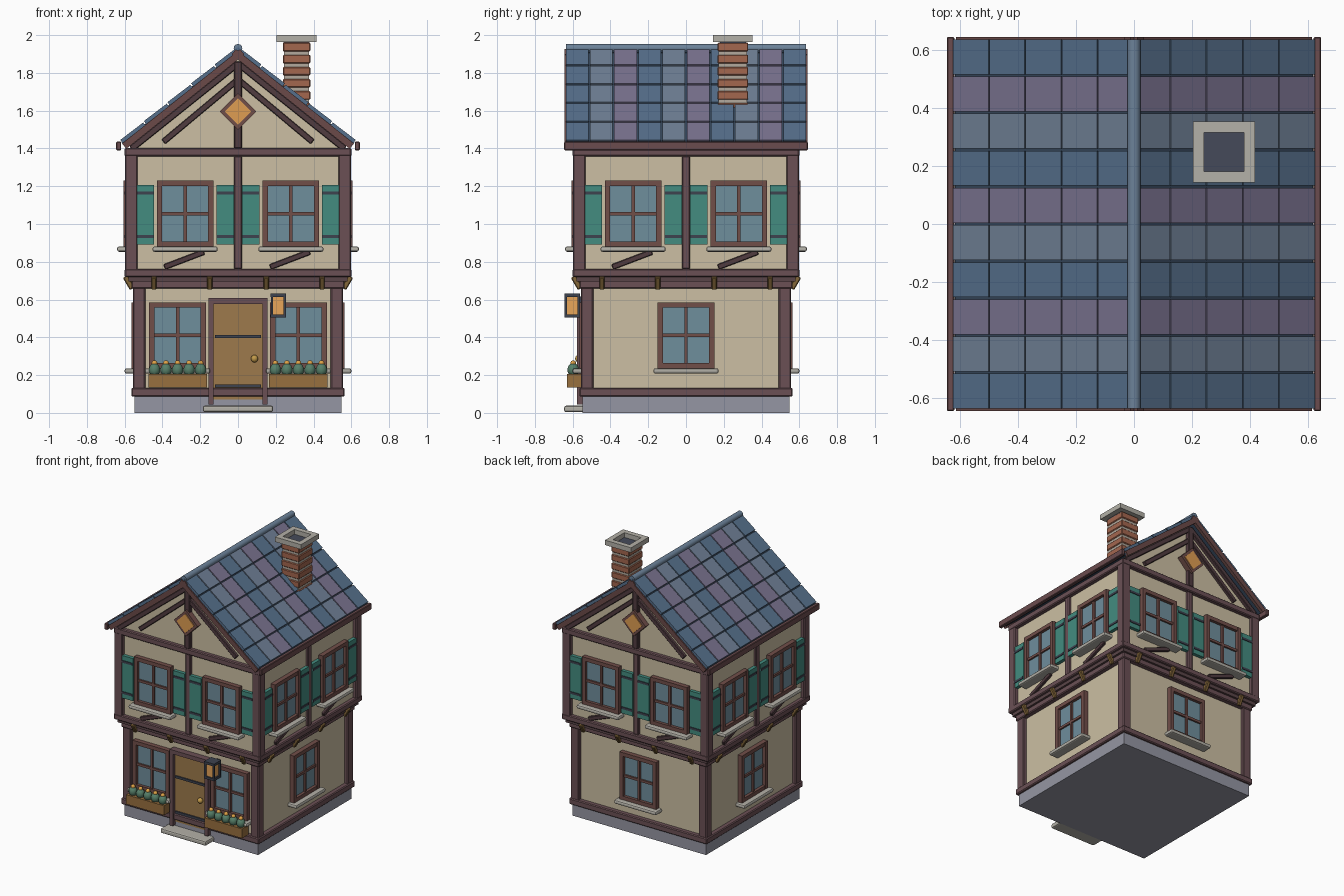
import bpy, bmesh, math
from mathutils import Matrix, Vector

if "Cube" in bpy.data.objects:
    bpy.data.objects.remove(bpy.data.objects["Cube"])

parts = {}


def lin(h):
    c = [int(h[i:i + 2], 16) / 255 for i in (0, 2, 4)]
    return [v / 12.92 if v < 0.04 else ((v + 0.055) / 1.055) ** 2.4 for v in c] + [1]


def part(name):
    return parts.setdefault(name, bmesh.new())


def box(name, u, d, z, su, sd, sz, k=0, ry=0.0, rx=0.0):
    """Box on wall k (0 front, 1 right, 2 back, 3 left): u along wall, d outward."""
    m = (Matrix.Rotation(k * math.pi / 2, 4, 'Z') @ Matrix.Translation((u, -d, z))
         @ Matrix.Rotation(ry, 4, 'Y') @ Matrix.Rotation(rx, 4, 'X')
         @ Matrix.Diagonal((su, sd, sz, 1)))
    bmesh.ops.create_cube(part(name), size=1, matrix=m)


def span(name, u0, u1, d0, d1, z0, z1, k=0):
    box(name, (u0 + u1) / 2, (d0 + d1) / 2, (z0 + z1) / 2, u1 - u0, d1 - d0, z1 - z0, k)


def bar(name, u0, z0, u1, z1, d, w, t, k):
    box(name, (u0 + u1) / 2, d, (z0 + z1) / 2, math.hypot(u1 - u0, z1 - z0), t, w, k,
        -math.atan2(z1 - z0, u1 - u0))


def ball(name, x, y, z, r, sz=1.0):
    m = Matrix.Translation((x, y, z)) @ Matrix.Diagonal((1, 1, sz, 1))
    bmesh.ops.create_uvsphere(part(name), u_segments=10, v_segments=7, radius=r, matrix=m)


def window(u, z0, wall, k, shutters):
    w, h, f = 0.15, 0.35, 0.028
    z1 = z0 + h
    span("window_glass", u - w + .01, u + w - .01, wall - .01, wall + .012, z0 + .01, z1 - .01, k)
    for s in (-1, 1):
        box("window_frames", u + s * (w - f / 2), wall + .016, z0 + h / 2, f, .038, h, k)
    for z in (z0 + f / 2, z1 - f / 2):
        box("window_frames", u, wall + .016, z, 2 * w, .036, f, k)
    box("window_frames", u, wall + .012, z0 + h / 2, .018, .026, h - f, k)
    box("window_frames", u, wall + .012, z0 + h / 2, 2 * w - f, .024, .018, k)
    box("window_sills", u, wall + .025, z0 - .013, .345, .09, .028, k)
    if shutters:
        for s in (-1, 1):
            c = u + s * 0.212
            box("shutters", c, wall + .012, z0 + .17, .094, .026, .315, k)
            for z in (z0 + .055, z0 + .285):
                box("iron_straps", c, wall + .022, z, .088, .016, .016, k)


# foundation, wall blocks, jetty floor
span("foundation", -.548, .548, -.548, .548, 0, .09)
span("walls", -.53, .53, -.53, .53, .09, .71)
span("walls", -.57, .57, -.57, .57, .72, 1.4)
span("jetty_floor", -.58, .58, -.58, .58, .695, .725)

# gable prism filling the roof space
bm = part("walls")
rings = [[bm.verts.new((x, y, z)) for x, z in
          ((-.57, 1.39), (.57, 1.39), (.57, 1.42), (0, 1.876), (-.57, 1.42))] for y in (-.57, .57)]
bm.faces.new(rings[0])
bm.faces.new(rings[1][::-1])
for i in range(5):
    j = (i + 1) % 5
    bm.faces.new((rings[0][j], rings[0][i], rings[1][i], rings[1][j]))

# timber framing, brackets and windows, repeated on all four walls
for k in range(4):
    box("timbers", .524, .524, .39, .066, .066, .6, k)
    box("timbers", .565, .565, 1.06, .066, .066, .68, k)
    span("timbers", -.565, .565, .52, .565, .087, .132, k)
    span("timbers", -.565, .565, .52, .565, .658, .702, k)
    span("timbers", -.6, .6, .55, .6, .72, .762, k)
    span("timbers", -.6, .6, .55, .6, 1.358, 1.402, k)
    span("timbers", -.021, .021, .56, .59, .76, 1.36, k)
    for u in (-.445, -.15, .15, .445):
        box("jetty_brackets", u, .578, .69, .028, .03, .075, k, rx=math.radians(30))
    for u in (-.28, .28):
        window(u, .88, .57, k, True)
        bar("braces", u - .11, .772, u + .1, .852, .575, .03, .025, k)
    if k:
        window(0, .235, .53, k, False)

# gable timbers and diamond windows, front and back
for k in (0, 2):
    box("braces", 0, .58, 1.63, .042, .036, .46, k)
    for s in (-1, 1):
        bar("braces", s * .565, 1.398, 0, 1.85, .58, .034, .035, k)
        bar("braces", s * .395, 1.435, 0, 1.765, .577, .032, .03, k)
    box("window_frames", 0, .592, 1.595, .137, .04, .137, k, math.pi / 4)
    box("diamond_windows", 0, .6, 1.595, .1, .036, .1, k, math.pi / 4)

# roof: slabs, tiles in three colours by column, barge boards, fascias
A = math.atan(0.8)
CA, SA = math.cos(A), math.sin(A)


def slope(name, s, t, n, y, lt, ly, th, tilt=0.0):
    box(name, s * (t * CA + n * SA), -y, 1.94 - t * SA + n * CA, lt, ly, th, 0, s * (A - tilt))


L = 0.8
for s in (-1, 1):
    slope("roof_deck", s, L / 2, -.027, 0, L, 1.27, .028)
    for col in range(10):
        for row in range(5):
            slope("roof_tiles_" + ("blue", "slate", "plum")[col % 3], s, (row + .5) * L / 5,
                  -.008, -.576 + col * .128, L / 5 - .008, .12, .018, 0.025)
    for y in (-.632, .632):
        slope("barge_boards", s, L / 2, -.036, y, L, .024, .036)
    box("fascias", s * .632, 0, 1.413, .026, 1.29, .046)
bmesh.ops.create_cone(part("ridge_cap"), cap_ends=True, segments=12, radius1=.023, radius2=.023,
                      depth=1.27, matrix=Matrix.Translation((0, 0, 1.93))
                      @ Matrix.Rotation(math.pi / 2, 4, 'X'))

# chimney: brick courses with mortar core, ring cap, dark flue
CX, CY = .31, .248
box("chimney_mortar", CX, -CY, 1.745, .132, .15, .43)
for i in range(7):
    box("chimney_bricks", CX, -CY, 1.937 - i * .064, .145, .163, .046)
for s in (-1, 1):
    box("chimney_cap", CX + s * .0875, -CY, 1.982, .038, .21, .036)
    box("chimney_cap", CX, -CY - s * .086, 1.982, .14, .038, .036)
box("chimney_flue", CX, -CY, 1.962, .137, .137, .006)

# front door with frame, straps, knob and step
span("door", -.132, .132, .52, .552, .07, .58)
for s in (-1, 1):
    box("door_frame", s * .143, .55, .325, .027, .055, .56)
box("door_frame", 0, .55, .592, .313, .055, .03)
for z in (.143, .405):
    box("iron_straps", 0, .553, z, .245, .016, .017)
ball("door_knob", .087, -.567, .287, .02)
span("door_step", -.186, .186, .52, .645, .004, .038)

# front windows with planted flower boxes
for c in (-.32, .32):
    window(c, .235, .53, 0, False)
    span("flower_boxes", c - .155, c + .155, .555, .63, .135, .205)
    for i in range(5):
        x = c + (i - 2) * .061
        ball("box_plants", x, -.597, .228, .031, 1.15)
        ball("box_flowers", x, -.597, .262, .016)

# wall lantern
LX, LY = .214, .603
for z in (.513, .622):
    box("lantern_frame", LX, LY, z, .082, .082, .018)
for sx in (-1, 1):
    for sy in (-1, 1):
        box("lantern_frame", LX + sx * .034, LY + sy * .034, .567, .013, .013, .11)
box("lantern_frame", LX, .55, .6, .03, .06, .03)
box("lantern_glass", LX, LY, .567, .06, .06, .095)

colours = {
    "foundation": "9596A3", "walls": "CCBFA3", "jetty_floor": "5A4548", "timbers": "6B5055",
    "jetty_brackets": "84673A", "window_glass": "6F8E9C", "window_frames": "714E49",
    "window_sills": "B4B1A8", "shutters": "438C80", "iron_straps": "3D424F", "braces": "513C40",
    "diamond_windows": "DF9D52", "roof_deck": "35465A", "roof_tiles_blue": "56708C",
    "roof_tiles_slate": "6F8096", "roof_tiles_plum": "7A7390", "barge_boards": "6B4A48",
    "fascias": "6B4C4E", "ridge_cap": "6C8299", "chimney_mortar": "B4AA9E",
    "chimney_bricks": "A4674F", "chimney_cap": "B4B1A8", "chimney_flue": "454A5A",
    "door": "9E7A4C", "door_frame": "6B5055", "door_knob": "C29A4A", "door_step": "B4B1A8",
    "flower_boxes": "98703F", "box_plants": "57806A", "box_flowers": "E0A347",
    "lantern_frame": "3D424F", "lantern_glass": "E8A65A"}
bevels = {"timbers": .006, "window_sills": .01, "door_step": .01, "fascias": .004,
          "jetty_brackets": .005, "chimney_bricks": .005, "braces": .004}
rounded = {"ridge_cap", "door_knob", "box_plants", "box_flowers"}

# turn each collected mesh into an object
for name, bm in parts.items():
    bmesh.ops.recalc_face_normals(bm, faces=bm.faces)
    if name in rounded:
        for f in bm.faces:
            f.smooth = len(f.verts) < 5
    me = bpy.data.meshes.new(name)
    bm.to_mesh(me)
    bm.free()
    ob = bpy.data.objects.new(name, me)
    bpy.context.collection.objects.link(ob)
    mat = bpy.data.materials.new(name + "_colour")
    mat.diffuse_color = lin(colours[name])
    mat.use_nodes = True
    mat.node_tree.nodes["Principled BSDF"].inputs["Base Color"].default_value = mat.diffuse_color
    me.materials.append(mat)
    if name in bevels:
        mod = ob.modifiers.new("edge_bevel", 'BEVEL')
        mod.width = bevels[name]
        mod.segments = 2 if bevels[name] >= .01 else 1
